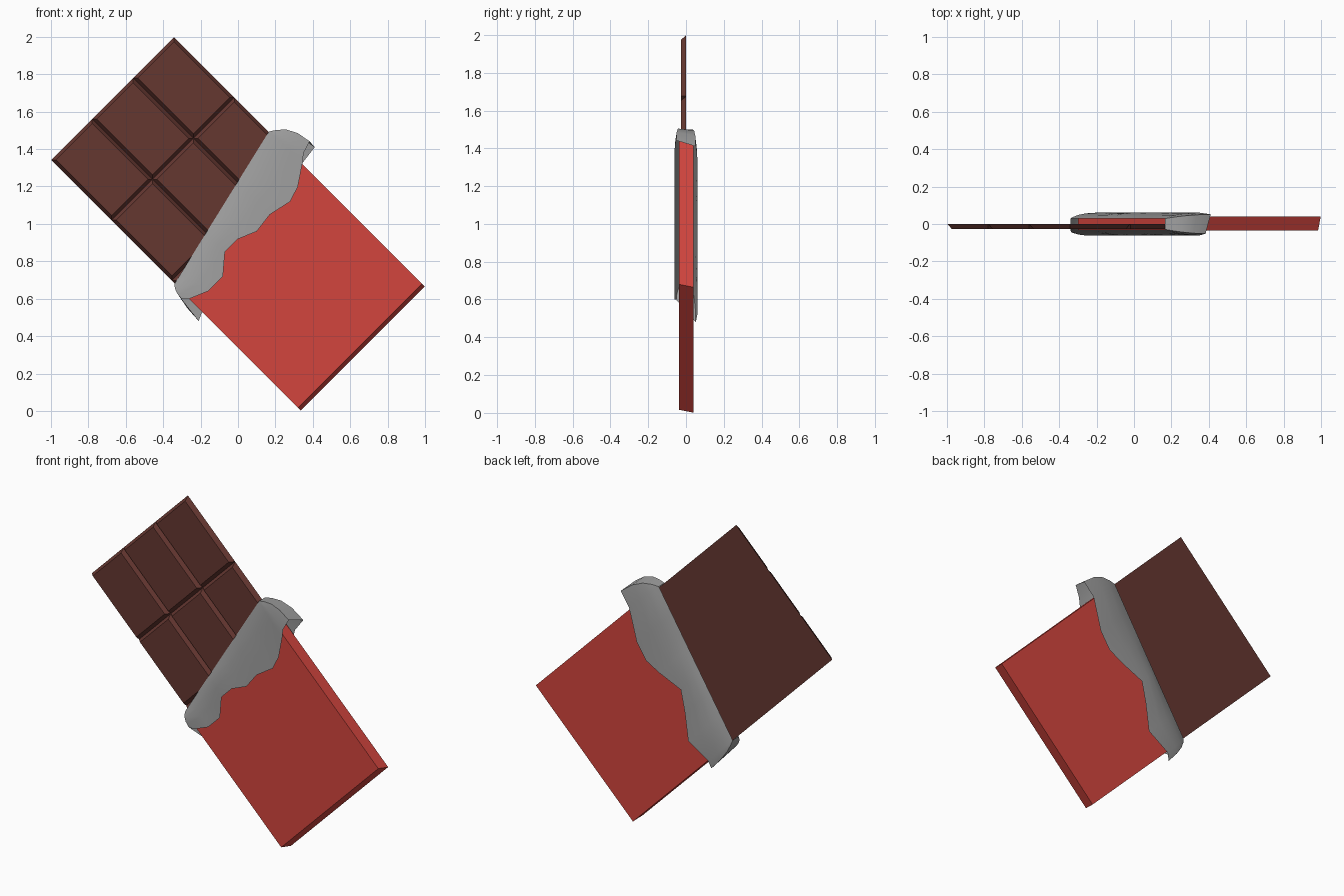
import bpy, bmesh, math
from mathutils import Vector, Matrix

if "Cube" in bpy.data.objects:
    bpy.data.objects.remove(bpy.data.objects["Cube"], do_unlink=True)


def material(name, rgb):
    m = bpy.data.materials.new(name)
    m.use_nodes = True
    m.diffuse_color = (*rgb, 1)
    bsdf = m.node_tree.nodes["Principled BSDF"]
    bsdf.inputs["Base Color"].default_value = (*rgb, 1)
    bsdf.inputs["Roughness"].default_value = 0.7
    return m


def finish(bm, name, mat):
    """Parts are built lying along x, then tilted a half right angle."""
    bmesh.ops.recalc_face_normals(bm, faces=bm.faces)
    mesh = bpy.data.meshes.new(name)
    bm.to_mesh(mesh)
    bm.free()
    mesh.materials.append(mat)
    obj = bpy.data.objects.new(name, mesh)
    obj.rotation_euler = (0, math.pi / 4, 0)
    obj.location = (0, 0, 1)
    bpy.context.collection.objects.link(obj)
    return obj


brown = material("chocolate brown", (0.130, 0.038, 0.030))
red = material("wrapper red", (0.650, 0.060, 0.048))
silver = material("foil grey", (0.340, 0.340, 0.340))

HALF = 0.466      # half width of the bar
TIP = -0.948      # bare end of the chocolate
ROW = 0.456       # length of one block


def tear(v):
    """Slanted line where the foil grips the bar."""
    return -0.123 - 0.2345 * v


# Chocolate: a grid of raised blocks on a thin slab
bm = bmesh.new()
bmesh.ops.create_grid(bm, x_segments=3, y_segments=3, size=0.5)
for v in bm.verts:
    v.co.x = TIP + (v.co.x + 0.5) * 3 * ROW
    v.co.y *= 2 * (HALF - 0.002)
rim = [e for e in bm.edges if e.is_boundary]
bmesh.ops.inset_individual(bm, faces=bm.faces[:], thickness=0.025, depth=0.027)
ext = bmesh.ops.extrude_edge_only(bm, edges=rim)["geom"]
low = [g for g in ext if isinstance(g, bmesh.types.BMVert)]
bmesh.ops.translate(bm, verts=low, vec=(0, 0, -0.027))
bmesh.ops.holes_fill(bm, edges=[e for e in bm.edges if e.is_boundary], sides=0)
bmesh.ops.rotate(bm, verts=bm.verts, matrix=Matrix.Rotation(math.pi / 2, 3, 'X'))
finish(bm, "chocolate_bar", brown)

# Paper wrapper: slab with a slanted hidden start and a sloping end
bm = bmesh.new()
bmesh.ops.create_cube(bm, size=2)
for v in bm.verts:
    front = v.co.y < 0
    v.co.z *= HALF + 0.003
    if v.co.x > 0:
        v.co.x = 0.922 if front else 0.943
    else:
        v.co.x = tear(v.co.z) + 0.06
    v.co.y = -0.036 if front else 0.039
finish(bm, "paper_wrapper", red)

# Foil: flared collar, tight at the slanted line and torn at the other rim
front_rim = [(0.07, -0.497), (0.099, -0.467), (0.141, -0.368), (0.141, -0.255),
             (0.057, -0.156), (0.057, -0.057), (0.099, 0.042), (0.085, 0.156),
             (0.113, 0.283), (0.085, 0.368), (0.011, 0.477), (-0.02, 0.516),
             (-0.042, 0.583)]
back_rim = [(0.0, 0.58), (0.013, 0.477), (0.117, 0.298), (0.141, 0.186),
            (0.114, 0.087), (0.055, -0.065), (0.13, -0.18), (0.233, -0.315),
            (0.199, -0.474), (0.219, -0.516)]
rim = [Vector((u, -0.061, v)) for u, v in front_rim]
rim += [Vector((u, 0.061, v)) for u, v in back_rim]
for corner in (0, len(front_rim) - 1, len(front_rim), -1):
    rim[corner].y *= 0.85

profile = [(0, 0), (0.12, 0.3), (0.3, 0.62), (0.6, 0.88), (1, 1)]
bm = bmesh.new()
rings = []
for along, out in profile:
    ring = []
    for p in rim:
        v0 = max(-HALF, min(HALF, p.z))
        start = Vector((tear(v0), math.copysign(0.029, p.y), v0))
        q = start.lerp(p, out)
        q.x = start.x + (p.x - start.x) * along
        ring.append(bm.verts.new(q))
    rings.append(ring)
n = len(rim)
for a, b in zip(rings, rings[1:]):
    for i in range(n):
        j = (i + 1) % n
        bm.faces.new((a[i], a[j], b[j], b[i]))
bmesh.ops.remove_doubles(bm, verts=bm.verts, dist=0.0005)
foil = finish(bm, "foil_collar", silver)
bpy.ops.object.select_all(action='DESELECT')
foil.select_set(True)
bpy.context.view_layer.objects.active = foil
bpy.ops.object.shade_smooth_by_angle(angle=math.radians(40))
